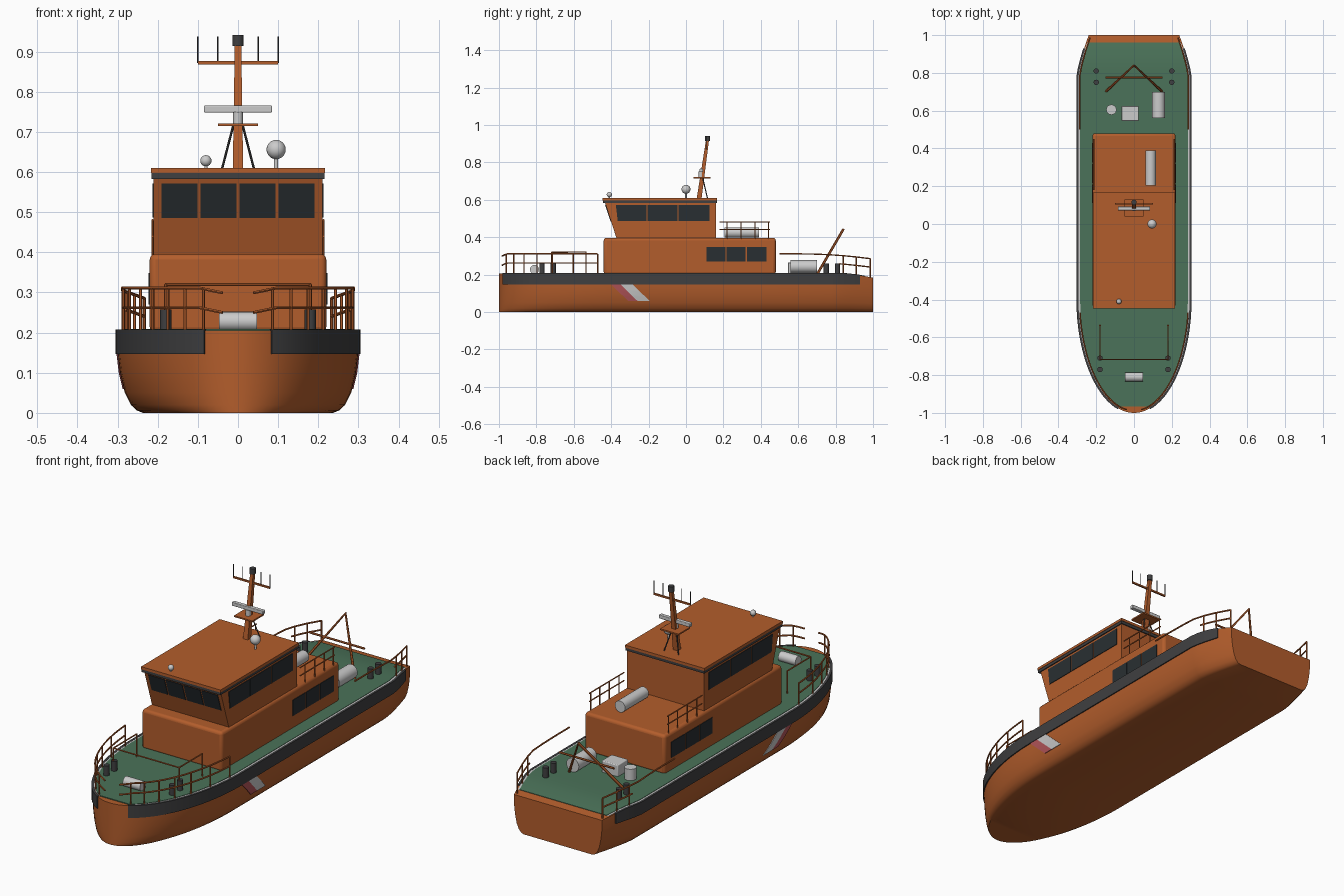
import bpy, bmesh
from math import sin, cos, radians, pi
from mathutils import Vector

if "Cube" in bpy.data.objects:
    bpy.data.objects.remove(bpy.data.objects["Cube"])


def material(name, r, g, b):
    m = bpy.data.materials.new(name)
    m.diffuse_color = (r, g, b, 1)
    m.use_nodes = True
    m.node_tree.nodes["Principled BSDF"].inputs["Base Color"].default_value = m.diffuse_color
    return m


ORANGE = material("orange_paint", 0.45, 0.11, 0.025)
GREEN = material("deck_green", 0.07, 0.17, 0.10)
DARK = material("dark_rubber", 0.05, 0.05, 0.052)
GLASS = material("dark_glass", 0.022, 0.028, 0.032)
RED = material("stripe_red", 0.45, 0.09, 0.10)
WHITE = material("stripe_white", 0.62, 0.62, 0.62)


def finish(ob, mat, smooth=True):
    if mat:
        ob.data.materials.append(mat)
    bpy.ops.object.select_all(action='DESELECT')
    ob.select_set(True)
    bpy.context.view_layer.objects.active = ob
    if smooth:
        bpy.ops.object.shade_smooth_by_angle(angle=radians(35))
    return ob


def loft(name, sections, mat, smooth=True):
    """Skin a row of closed sections and cap both ends."""
    bm = bmesh.new()
    rings = [[bm.verts.new(p) for p in s] for s in sections]
    n = len(rings[0])
    for a, b in zip(rings, rings[1:]):
        for i in range(n):
            j = (i + 1) % n
            bm.faces.new((a[i], a[j], b[j], b[i]))
    bm.faces.new(rings[0])
    bm.faces.new(rings[-1])
    bmesh.ops.recalc_face_normals(bm, faces=bm.faces)
    me = bpy.data.meshes.new(name)
    bm.to_mesh(me)
    bm.free()
    ob = bpy.data.objects.new(name, me)
    bpy.context.collection.objects.link(ob)
    return finish(ob, mat, smooth)


def prism(name, poly, off, mat):
    return loft(name, [poly, [Vector(p) + Vector(off) for p in poly]], mat, False)


def box(name, lo, hi, mat, bevel=0):
    (a, b, c), (d, e, f) = lo, hi
    ob = prism(name, [(a, b, c), (d, b, c), (d, e, c), (a, e, c)], (0, 0, f - c), mat)
    if bevel:
        m = ob.modifiers.new("bevel", 'BEVEL')
        m.width, m.segments = bevel, 3
        bpy.ops.object.shade_smooth_by_angle(angle=radians(35))
    return ob


def cyl(name, p, q, r, mat=None, r2=None, n=24):
    p, q = Vector(p), Vector(q)
    d = q - p
    bpy.ops.mesh.primitive_cone_add(vertices=n, radius1=r, radius2=r if r2 is None else r2,
                                    depth=d.length, location=(p + q) / 2,
                                    rotation=d.to_track_quat('Z', 'Y').to_euler())
    ob = bpy.context.object
    ob.name = name
    return finish(ob, mat)


def ball(name, c, r, mat=None):
    bpy.ops.mesh.primitive_uv_sphere_add(segments=24, ring_count=12, radius=r, location=c)
    ob = bpy.context.object
    ob.name = name
    return finish(ob, mat)


def tubes(name, paths, r, mat=ORANGE):
    cu = bpy.data.curves.new(name, 'CURVE')
    cu.dimensions = '3D'
    cu.bevel_depth, cu.bevel_resolution, cu.use_fill_caps = r, 1, True
    for path in paths:
        sp = cu.splines.new('POLY')
        sp.points.add(len(path) - 1)
        for pt, co in zip(sp.points, path):
            pt.co = (*co, 1)
    ob = bpy.data.objects.new(name, cu)
    bpy.context.collection.objects.link(ob)
    finish(ob, mat, False)
    bpy.ops.object.convert(target='MESH')
    return finish(bpy.context.object, None)


# Hull shape: half breadth along y, breadth factor over z, sheer line
def half(y):
    if y < -0.4:
        return 0.3 * max(0, 1 - ((y + 0.4) / 0.6) ** 2) ** 0.5
    return 0.3 if y < 0.78 else 0.3 - 0.06 * ((y - 0.78) / 0.22) ** 1.3


SHAPE = [(0, 0.79), (0.006, 0.84), (0.02, 0.89), (0.05, 0.94), (0.10, 0.98), (0.15, 1), (0.205, 1)]


def breadth(z):
    for (z0, f0), (z1, f1) in zip(SHAPE, SHAPE[1:]):
        if z <= z1:
            return f0 + (f1 - f0) * (z - z0) / (z1 - z0)
    return 1


def sheer(y):
    return 0.205 if y < 0.84 else 0.205 - 0.022 * ((y - 0.84) / 0.16) ** 1.5


def rim(a, inset=0.0):
    """Point on the bow ellipse at angle a, moved inwards."""
    n = Vector((sin(a) / 0.3, -cos(a) / 0.6)).normalized()
    return Vector((0.3 * sin(a), -0.4 - 0.6 * cos(a))) - n * inset


bow = [-0.4 - 0.6 * cos(radians(a)) for a in [1, 3, 5] + list(range(8, 91, 4))]
aft = [0, 0.4, 0.78, 0.82, 0.86, 0.9, 0.94, 0.97, 1]
secs = []
for y in bow + aft:
    side = [(half(y) * f, y, z * sheer(y) / 0.205) for z, f in SHAPE]
    secs.append(side + [(-x, yy, z) for x, yy, z in reversed(side)])
loft("hull", secs, ORANGE)

# Green deck and pale gunwale
ys = [y for y in bow + aft if -0.985 < y < 0.98]


def deck_sections(scale, dz):
    return [[(s * half(y) * scale, y * 0.99, sheer(y) + h) for s, h in
             ((1, -0.01), (1, dz), (-1, dz), (-1, -0.01))] for y in ys]


loft("deck", deck_sections(0.95, 0.004), GREEN)
loft("gunwale", deck_sections(0.99, 0.002), None)

for s, tag in ((1, "right"), (-1, "left")):
    # Rubber fender belt
    line = [(rim(radians(a), 0.006), rim(radians(a), -0.005)) for a in range(16, 90, 4)]
    line += [(Vector((half(y) - 0.006, y)), Vector((half(y) + 0.005, y))) for y in (-0.4, 0, 0.4, 0.78, 0.82, 0.86, 0.9, 0.93)]
    loft(f"fender_{tag}", [[(s * i.x, i.y, 0.147), (s * o.x, o.y, 0.147),
                            (s * o.x, o.y, sheer(o.y) + 0.003), (s * i.x, i.y, sheer(o.y) + 0.003)]
                           for i, o in line], DARK)
    # Slanted hull stripes
    for nm, y0, y1, mat in (("red", -0.40, -0.35, RED), ("white", -0.35, -0.285, WHITE)):
        rows = []
        for z in (0.147, 0.12, 0.10, 0.08, 0.06):
            d = (0.147 - z) * 1.03
            rows.append([(s * (half(y + d) * breadth(z) + e), y + d, z)
                         for y, e in ((y0, -0.004), (y0, 0.003), (y1, 0.003), (y1, -0.004))])
        loft(f"stripe_{nm}_{tag}", rows, mat)
    # Bow railing
    paths = []
    for z in (0.311, 0.262):
        paths.append([(s * p.x, p.y, z - max(0, 20 - a) * 0.001)
                      for a in range(8, 84, 3) for p in [rim(radians(a), 0.012)]])
    for a in (18, 28, 38, 48, 58, 70, 83):
        p = rim(radians(a), 0.012)
        paths.append([(s * p.x, p.y, 0.2), (s * p.x, p.y, 0.311)])
    tubes(f"bow_rail_{tag}", paths, 0.004)
    # Stern railing
    top = lambda y: 0.311 - 0.025 * max(0, (y - 0.6) / 0.38) ** 2
    edge = lambda y, z: (s * (half(y) - 0.012), y, z)
    paths = [[edge(y, top(y)) for y in (0.5, 0.6, 0.7, 0.78, 0.84, 0.91, 0.985)],
             [edge(y, top(y) - 0.045) for y in (0.82, 0.87, 0.91, 0.985)]]
    paths += [[edge(y, 0.18), edge(y, top(y))] for y in (0.84, 0.91, 0.985)]
    tubes(f"stern_rail_{tag}", paths, 0.004)
    # Cabin roof railing
    x = s * 0.213
    paths = [[(x, 0.18, z), (x, 0.45, z)] for z in (0.48, 0.44)]
    paths += [[(x, y, 0.385), (x, y, 0.48)] for y in (0.22, 0.295, 0.37, 0.44)]
    tubes(f"cabin_rail_{tag}", paths, 0.003)
    # Side windows, cabin and wheelhouse
    for i, (a, b) in enumerate(((0.11, 0.21), (0.216, 0.318), (0.325, 0.43))):
        box(f"cabin_window_{tag}_{i}", (s * 0.22 - 0.003, a, 0.27), (s * 0.22 + 0.003, b, 0.348), GLASS)
    for i, (a, b, c) in enumerate(((-0.375, -0.21, -0.365), (-0.205, -0.046, -0.205), (-0.04, 0.125, -0.04))):
        prism(f"wheelhouse_window_{tag}_{i}", [(s * 0.207, c, 0.487), (s * 0.207, b, 0.487),
                                              (s * 0.207, b, 0.572), (s * 0.207, a, 0.572)], (s * 0.006, 0, 0), GLASS)
    # Bollards
    for i, (bx, y) in enumerate(((0.18, -0.77), (0.18, -0.71), (0.2, 0.75), (0.2, 0.81))):
        cyl(f"bollard_{tag}_{i}", (s * bx, y, 0.2), (s * bx, y, 0.258), 0.014, DARK)

# Cabin, wheelhouse with raked front, roof
box("cabin", (-0.22, -0.44, 0.2), (0.22, 0.48, 0.396), ORANGE, 0.014)
prism("wheelhouse", [(-0.21, -0.37, 0.39), (-0.21, 0.16, 0.39), (-0.21, 0.16, 0.59), (-0.21, -0.435, 0.59)],
      (0.42, 0, 0), ORANGE)
box("roof_band", (-0.215, -0.445, 0.583), (0.215, 0.165, 0.597), DARK)
box("roof", (-0.217, -0.447, 0.597), (0.217, 0.167, 0.61), ORANGE)
front = lambda z: -0.37 - 0.065 * (z - 0.39) / 0.2
for i, (a, b) in enumerate(((-0.19, -0.101), (-0.094, -0.004), (0.004, 0.094), (0.101, 0.19))):
    prism(f"front_window_{i}", [(a, front(0.485) + 0.003, 0.485), (b, front(0.485) + 0.003, 0.485),
                                (b, front(0.571) + 0.003, 0.571), (a, front(0.571) + 0.003, 0.571)], (0, -0.006, 0), GLASS)

# Mast with platform, radar, aerials and lamp
loft("mast", [[(-w, y - w, z), (w, y - w, z), (w, y + w, z), (-w, y + w, z)]
              for w, y, z in ((0.013, 0.07, 0.605), (0.008, 0.115, 0.92))], ORANGE, False)
tubes("mast_legs", [[(s * 0.04, 0.115, 0.607), (s * 0.012, 0.09, 0.715)] for s in (-1, 1)], 0.003, DARK)
box("mast_platform", (-0.05, 0.04, 0.714), (0.05, 0.13, 0.721), ORANGE)
cyl("radar_base", (0, 0.08, 0.72), (0, 0.08, 0.75), 0.012)
box("radar_bar", (-0.085, 0.072, 0.748), (0.085, 0.092, 0.766), None, 0.003)
box("mast_crossbar", (-0.1, 0.104, 0.868), (0.1, 0.112, 0.876), ORANGE)
tubes("whip_aerials", [[(x, 0.108, 0.872), (x, 0.108, 0.937)] for x in (-0.1, -0.05, 0.05, 0.1)], 0.0018, DARK)
cyl("mast_lamp", (0, 0.115, 0.914), (0, 0.115, 0.941), 0.014, DARK)

# Roof dome and searchlight
cyl("dome_post", (0.095, 0, 0.605), (0.095, 0, 0.645), 0.005)
ball("dome_aerial", (0.095, 0, 0.656), 0.024)
cyl("searchlight_post", (-0.08, -0.41, 0.605), (-0.08, -0.41, 0.625), 0.004)
ball("searchlight", (-0.08, -0.41, 0.628), 0.014)

# Foredeck: winch and guard frame
cyl("winch_drum", (-0.047, -0.81, 0.228), (0.047, -0.81, 0.228), 0.024)
tubes("foredeck_frame", [[(-0.18, -0.535, 0.2), (-0.18, -0.535, 0.32), (-0.18, -0.717, 0.32), (0.18, -0.717, 0.32),
                          (0.18, -0.535, 0.32), (0.18, -0.535, 0.2)]] +
      [[(x, -0.717, 0.2), (x, -0.717, 0.32)] for x in (-0.18, 0.18)], 0.004)

# Life raft canisters, locker, drum
cyl("roof_raft", (0.088, 0.205, 0.425), (0.088, 0.39, 0.425), 0.028)
cyl("deck_raft", (0.13, 0.56, 0.243), (0.13, 0.70, 0.243), 0.034)
box("deck_locker", (-0.065, 0.545, 0.2), (0.025, 0.625, 0.265), None, 0.004)
cyl("deck_drum", (-0.12, 0.605, 0.2), (-0.12, 0.605, 0.265), 0.027)

# Stern A-frame
tubes("a_frame", [[(-0.15, 0.70, 0.2), (0, 0.84, 0.44), (0.15, 0.70, 0.2)]], 0.007)
tubes("a_frame_bar", [[(-0.15, 0.775, 0.33), (0.15, 0.775, 0.33)]], 0.005)
